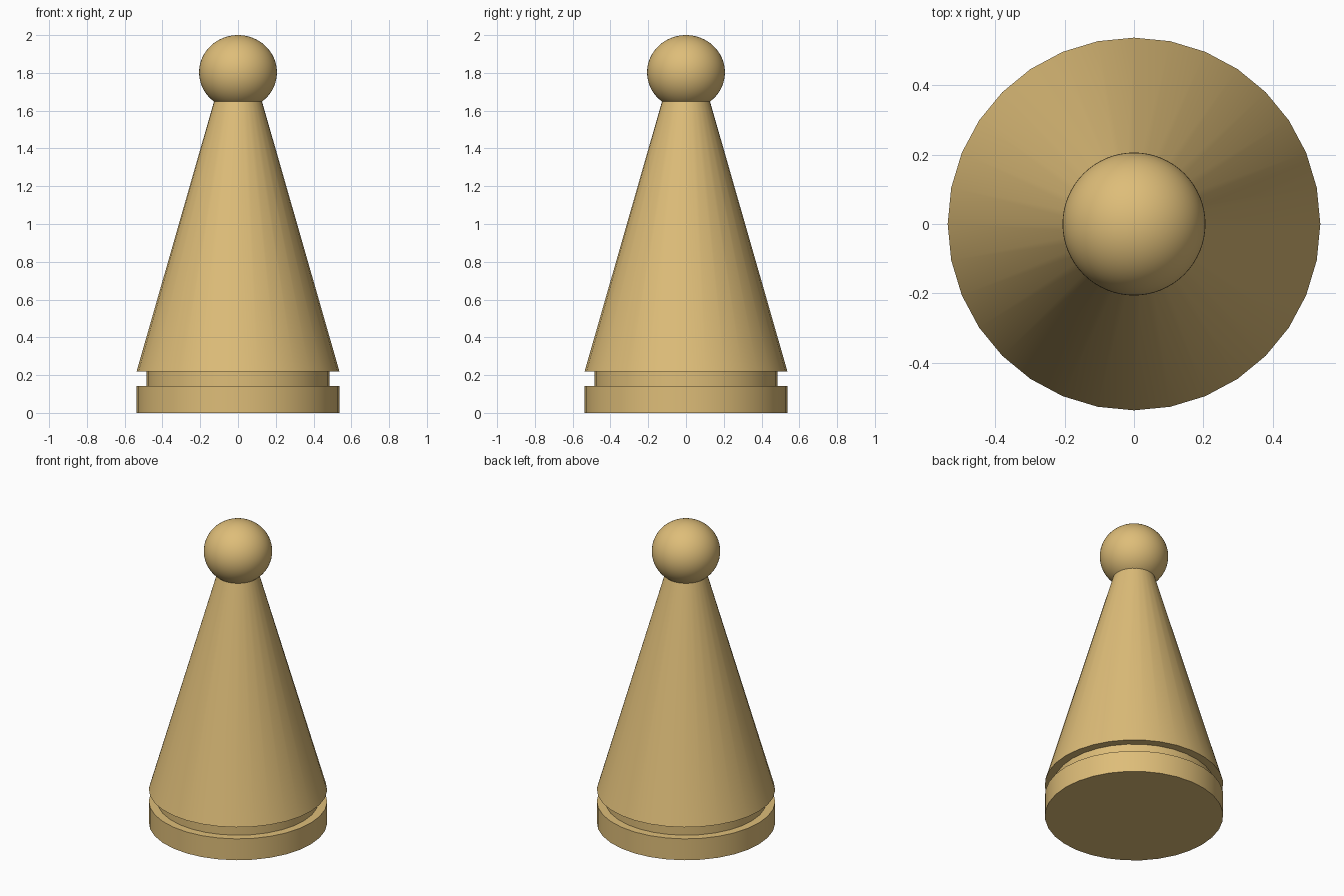
import bpy
import bmesh
from math import cos, sin, pi, radians

if "Cube" in bpy.data.objects:
    bpy.data.objects.remove(bpy.data.objects["Cube"])

SIDES = 32

mat = bpy.data.materials.new("tan")
mat.diffuse_color = (0.73, 0.51, 0.19, 1.0)
mat.use_nodes = True
mat.node_tree.nodes["Principled BSDF"].inputs["Base Color"].default_value = mat.diffuse_color


def finish(name, bm):
    bmesh.ops.recalc_face_normals(bm, faces=bm.faces[:])
    mesh = bpy.data.meshes.new(name)
    bm.to_mesh(mesh)
    bm.free()
    mesh.materials.append(mat)
    obj = bpy.data.objects.new(name, mesh)
    bpy.context.collection.objects.link(obj)
    bpy.ops.object.select_all(action='DESELECT')
    obj.select_set(True)
    bpy.context.view_layer.objects.active = obj
    bpy.ops.object.shade_smooth_by_angle(angle=radians(30))
    return obj


def lathe(name, profile):
    """Closed turned solid from (radius, z) pairs, bottom to top."""
    bm = bmesh.new()
    angles = [2 * pi * i / SIDES for i in range(SIDES)]
    rings = [[bm.verts.new((r * cos(a), r * sin(a), z)) for a in angles]
             for r, z in profile]
    for low, high in zip(rings, rings[1:]):
        for i in range(SIDES):
            j = (i + 1) % SIDES
            bm.faces.new((low[i], low[j], high[j], high[i]))
    bm.faces.new(rings[0][::-1])
    bm.faces.new(rings[-1])
    return finish(name, bm)


# Turned body: base disc, recessed groove, tapering cone
lathe("body", [(0.537, 0), (0.537, 0.142), (0.485, 0.142),
               (0.485, 0.219), (0.537, 0.219), (0.118, 1.68)])

# Slightly flattened ball on the tip
bm = bmesh.new()
bmesh.ops.create_uvsphere(bm, u_segments=64, v_segments=32, radius=1)
bmesh.ops.scale(bm, vec=(0.206, 0.206, 0.197), verts=bm.verts[:])
bmesh.ops.translate(bm, vec=(0, 0, 1.803), verts=bm.verts[:])
finish("top_ball", bm)
